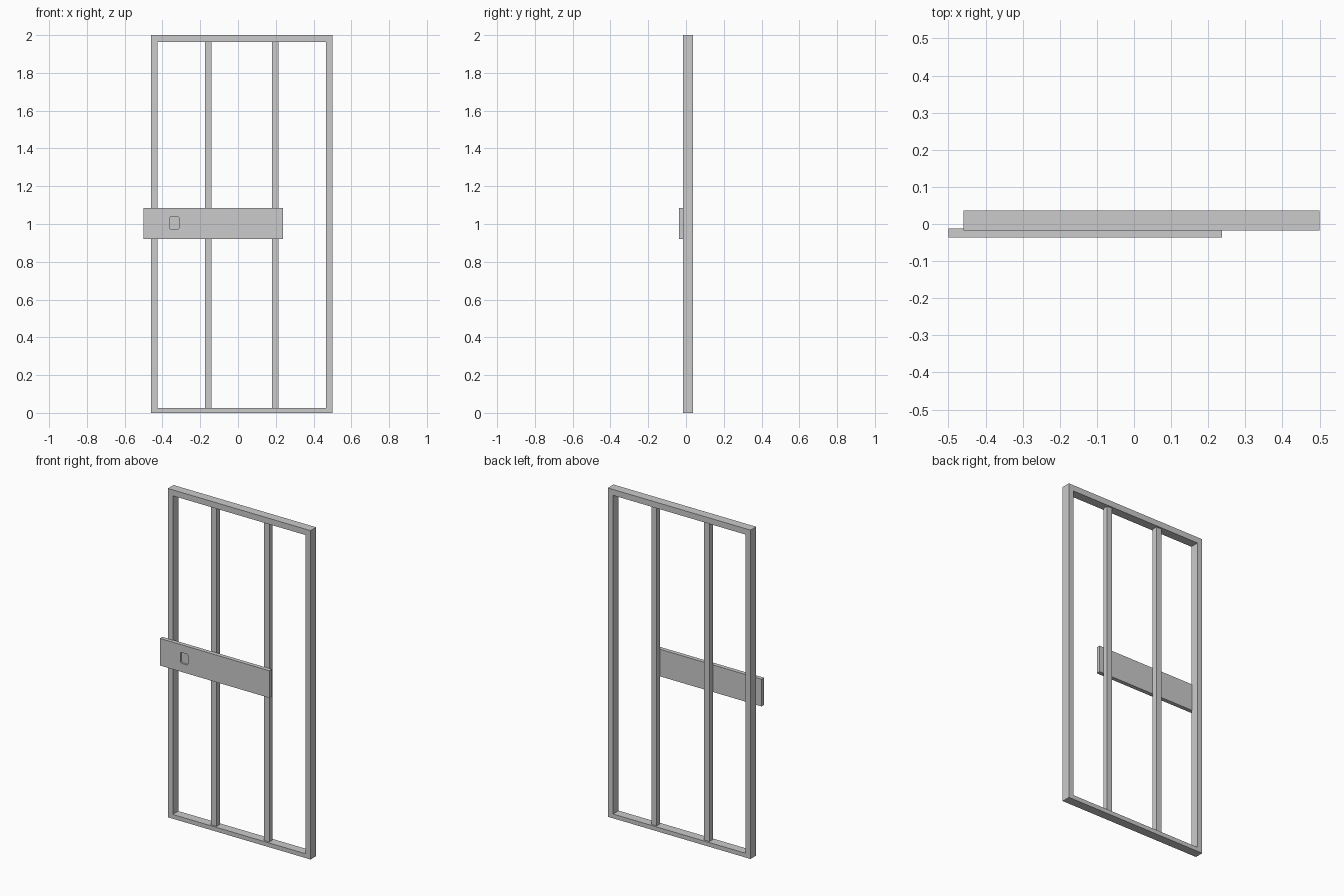
import bpy, bmesh

if "Cube" in bpy.data.objects:
    bpy.data.objects.remove(bpy.data.objects["Cube"])


def finish(name, bm):
    bmesh.ops.recalc_face_normals(bm, faces=bm.faces)
    mesh = bpy.data.meshes.new(name)
    bm.to_mesh(mesh)
    bm.free()
    obj = bpy.data.objects.new(name, mesh)
    bpy.context.collection.objects.link(obj)
    return obj


def box(name, x, y, z, round_y=0):
    """Box from (min, max) ranges; round_y rounds the edges running along y."""
    bm = bmesh.new()
    bmesh.ops.create_cube(bm, size=1)
    for v in bm.verts:
        v.co = [r[0] + (c + 0.5) * (r[1] - r[0]) for c, r in zip(v.co, (x, y, z))]
    if round_y:
        edges = [e for e in bm.edges if abs(e.verts[0].co.y - e.verts[1].co.y) > 1e-5]
        bmesh.ops.bevel(bm, geom=edges, offset=round_y, segments=3,
                        profile=0.5, affect='EDGES')
    return finish(name, bm)


def ring_frame(name, outer, inner, y):
    """Rectangular frame from outer and inner (x0, x1, z0, z1) limits."""
    bm = bmesh.new()

    def loop(r, yy):
        x0, x1, z0, z1 = r
        return [bm.verts.new((a, yy, b))
                for a, b in ((x0, z0), (x1, z0), (x1, z1), (x0, z1))]

    loops = [loop(outer, y[0]), loop(outer, y[1]), loop(inner, y[1]), loop(inner, y[0])]
    for a, b in zip(loops, loops[1:] + loops[:1]):
        for i in range(4):
            j = (i + 1) % 4
            bm.faces.new((a[i], a[j], b[j], b[i]))
    return finish(name, bm)


# Outer frame
ring_frame("outer_frame", (-0.46, 0.50, 0.0, 2.0), (-0.427, 0.465, 0.026, 1.964),
           (-0.017, 0.037))

# Two slimmer uprights inside the frame
for side, x in (("left", -0.158), ("right", 0.197)):
    box(side + "_upright", (x - 0.018, x + 0.018), (-0.006, 0.026), (0.02, 1.97))

# Crossing front panel with a small rounded finger recess
panel = box("cross_panel", (-0.50, 0.237), (-0.037, -0.012), (0.92, 1.085))
cutter = box("recess_cutter", (-0.362, -0.312), (-0.05, -0.025), (0.972, 1.038), 0.008)
cutter.hide_render = True
cutter.hide_set(True)
cut = panel.modifiers.new("finger_recess", 'BOOLEAN')
cut.operation = 'DIFFERENCE'
cut.solver = 'EXACT'
cut.object = cutter
